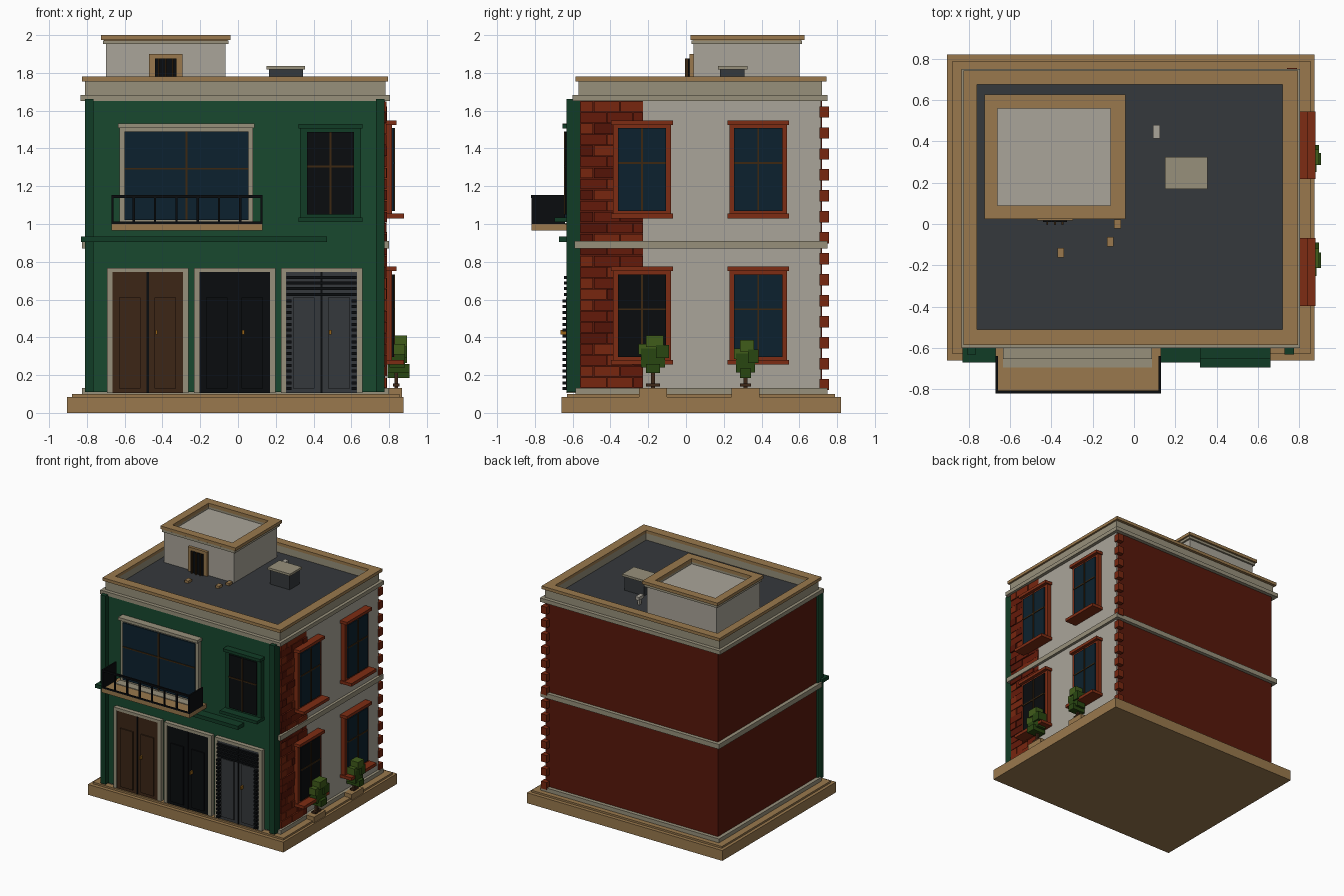
import bpy, bmesh, random
from mathutils import Matrix, Vector

if "Cube" in bpy.data.objects:
    bpy.data.objects.remove(bpy.data.objects["Cube"])

random.seed(4)


def mat(name, r, g, b):
    m = bpy.data.materials.new(name)
    m.diffuse_color = [(c / 255) ** 2.2 for c in (r, g, b)] + [1]
    m.use_nodes = True
    m.node_tree.nodes["Principled BSDF"].inputs["Base Color"].default_value = m.diffuse_color
    return m


GREEN, DKGREEN = mat("green", 30, 74, 50), mat("dark_green", 24, 62, 42)
TAN, STONE, WHITE = mat("tan", 152, 120, 78), mat("stone", 150, 143, 122), mat("plaster", 168, 163, 152)
RED = [mat("brick_a", 118, 42, 22), mat("brick_b", 100, 32, 18), mat("brick_c", 84, 26, 16)]
WALL, TRIM = mat("wall_red", 88, 30, 19), mat("trim_red", 125, 48, 26)
BLUE, BLACK, SLATE = mat("glass", 20, 38, 50), mat("black", 18, 20, 22), mat("slate", 56, 59, 62)
BROWN, MULL, GOLD = mat("brown", 62, 42, 28), mat("mullion", 62, 44, 24), mat("brass", 150, 100, 30)
LEAF = [mat("leaf_a", 45, 72, 24), mat("leaf_b", 66, 92, 32)]


def boxes(name, items, material):
    """One object from boxes given as (x0, x1, y0, y1, z0, z1)."""
    bm = bmesh.new()
    for x0, x1, y0, y1, z0, z1 in items:
        mid = Vector(((x0 + x1) / 2, (y0 + y1) / 2, (z0 + z1) / 2))
        size = Matrix.Diagonal((abs(x1 - x0), abs(y1 - y0), abs(z1 - z0), 1))
        bmesh.ops.create_cube(bm, size=1, matrix=Matrix.Translation(mid) @ size)
    me = bpy.data.meshes.new(name)
    bm.to_mesh(me)
    bm.free()
    me.materials.append(material)
    ob = bpy.data.objects.new(name, me)
    bpy.context.collection.objects.link(ob)
    return ob


def box(name, *a):
    return boxes(name, [a[:6]], a[6])


def ring(name, o, i, z0, z1, material):
    """Rectangular frame lying flat: outer and inner (x0, x1, y0, y1)."""
    boxes(name, [(o[0], o[1], o[2], i[2], z0, z1), (o[0], o[1], i[3], o[3], z0, z1),
                 (o[0], i[0], i[2], i[3], z0, z1), (i[1], o[1], i[2], i[3], z0, z1)], material)


def front(u0, u1, d0, d1, z0, z1):
    return (u0, u1, -d1, -d0, z0, z1)


def right(u0, u1, d0, d1, z0, z1):
    return (d0, d1, u0, u1, z0, z1)


def window(name, side, wall, u0, u1, z0, z1, fr, trim, glass, lip):
    """Glass with cross bars, jambs, header and projecting sill."""
    a, b = u0 - fr, u1 + fr
    boxes(name + "_frame", [
        side(a, u0, wall - .02, wall + .035, z0, z1), side(u1, b, wall - .02, wall + .035, z0, z1),
        side(a, b, wall - .02, wall + .035, z1, z1 + .025),
        side(a - lip, b + lip, wall - .02, wall + .06, z1 + .018, z1 + .042),
        side(a, b, wall - .02, wall + .035, z0 - .025, z0),
        side(a - lip, b + lip, wall - .02, wall + .1, z0 - .04, z0 - .015)], trim)
    box(name + "_glass", *side(u0, u1, wall - .02, wall + .045, z0, z1), glass)
    um, zm, t = (u0 + u1) / 2, z0 + (z1 - z0) * .58, .005
    boxes(name + "_bars", [side(um - t, um + t, wall, wall + .052, z0, z1),
                           side(u0, u1, wall, wall + .05, zm - t, zm + t)], MULL)


# Base steps and body
box("base", -.905, .875, -.66, .82, 0, .085, TAN)
box("base_step", -.88, .855, -.63, .79, .085, .1, TAN)
box("plinth", -.825, .80, -.585, .75, .1, .132, STONE)
box("body", -.795, .77, -.56, .72, .1, 1.66, WALL)
box("right_plaster", .76, .778, -.23, .715, .13, 1.66, WHITE)
box("floor_band", -.825, .80, -.59, .75, .87, .91, STONE)
box("cornice", -.835, .805, -.6, .75, 1.65, 1.682, STONE)

# Front facade with corner pillars and ledge
box("facade", -.81, .775, -.595, -.56, .11, 1.66, GREEN)
boxes("corner_pillars", [(-.81, -.765, -.632, -.56, .11, 1.662), (.73, .776, -.632, -.56, .11, 1.662)], DKGREEN)
box("front_ledge", -.83, .47, -.672, -.59, .905, .935, DKGREEN)

# Brick panel on the right wall, in running bond
groups = [[], [], []]
rows, y_lo, y_hi = 26, -.56, -.225
h = (1.65 - .132) / rows
for r in range(rows):
    y = y_lo - (.07 if r % 2 else 0)
    while y < y_hi - .01:
        a, b = max(y, y_lo), min(y + .14, y_hi)
        random.choice(groups).append((.76, random.choice((.782, .786, .79)), a + .002, b - .002,
                                      .132 + r * h + .002, .132 + (r + 1) * h - .002))
        y += .14
for k, g in enumerate(groups):
    boxes("brick_panel_%d" % (k + 1), g, RED[k])

# Corner quoins at the back right
boxes("quoins", [(.74, .79, .708, .756, z - .03, z + .03) for z in (.15 + i * .111 for i in range(14))], RED[0])

# Parapet and roof deck
inner = (-.76, .72, -.51, .675)
box("roof_deck", -.78, .75, -.54, .70, 1.66, 1.70, SLATE)
ring("parapet", (-.81, .78, -.57, .72), inner, 1.68, 1.756, STONE)
ring("parapet_cap", (-.825, .795, -.585, .743), inner, 1.755, 1.78, TAN)

# Rooftop room
box("roof_room", -.70, -.065, .04, .60, 1.70, 1.955, WHITE)
ring("roof_room_ledge", (-.715, -.05, .03, .615), (-.66, -.115, .09, .56), 1.952, 1.972, STONE)
ring("roof_room_cap", (-.725, -.04, .025, .627), (-.66, -.115, .09, .56), 1.975, 2.0, TAN)
ring("roof_room_cap_core", (-.71, -.055, .04, .61), (-.66, -.115, .09, .56), 1.965, 1.98, TAN)
boxes("roof_door_frame", [(-.47, -.44, .018, .05, 1.70, 1.9), (-.325, -.295, .018, .05, 1.70, 1.9),
                          (-.44, -.325, .018, .05, 1.875, 1.9)], TAN)
box("roof_door", -.44, -.325, .01, .05, 1.70, 1.875, BLACK)
boxes("roof_door_bars", [(x - .004, x + .004, -.004, .02, 1.70, 1.875) for x in (-.42, -.383, -.346)], MULL)

# Roof fittings
box("cooling_unit", .165, .345, .18, .31, 1.70, 1.82, SLATE)
box("cooling_unit_lid", .15, .355, .17, .325, 1.818, 1.836, STONE)
boxes("roof_vent", [(.102, .118, .43, .46, 1.70, 1.75), (.093, .125, .415, .48, 1.745, 1.772)], WHITE)
boxes("loose_bricks", [(x - .016, x + .016, y - .023, y + .023, 1.70, 1.72)
                       for x, y in ((-.355, -.14), (-.115, -.085), (-.08, 0))], TAN)

# Double doors
for name, a, b, m in (("left", -.665, -.29, BROWN), ("middle", -.205, .17, BLACK), ("right", .255, .63, SLATE)):
    boxes(name + "_door_frame", [front(a - .028, a, .58, .63, .105, .768), front(b, b + .028, .58, .63, .105, .768),
                                 front(a, b, .58, .63, .745, .768)], STONE)
    c = (a + b) / 2
    boxes(name + "_door_leaves", [front(a, c - .004, .58, .625, .105, .745),
                                  front(c + .004, b, .58, .625, .105, .745)], m)
    box(name + "_door_gap", *front(c - .006, c + .006, .58, .632, .105, .745), BLACK)
    boxes(name + "_door_panels", [front(p + .035, p + .15, .62, .634, .13, .61) for p in (a, c)], m)
    box(name + "_door_handle", *front(c + .04, c + .052, .62, .665, .415, .44), GOLD)
slats = [front(.257, .628, .62, .645, z, z + .016) for z in (.62, .65, .68, .71)]
for i in range(16):
    z = .12 + i * .031
    slats += [front(.257, .283, .62, .655, z, z + .016), front(.602, .628, .62, .655, z, z + .016)]
boxes("right_door_slats", slats, BLACK)

# Windows
window("balcony_window", front, .595, -.602, .055, 1.02, 1.49, .025, STONE, BLUE, .008)
window("front_window", front, .595, .365, .615, 1.05, 1.487, .037, DKGREEN, BLACK, .008)
for n, u, z, g in (("upper_front", -.36, 1.07, BLUE), ("upper_back", .255, 1.07, BLUE),
                   ("lower_front", -.36, .295, BLACK), ("lower_back", .255, .295, BLUE)):
    window(n + "_side_window", right, .78, u, u + .255, z, z + .437, .026, TRIM, g, .01)

# Balcony with railing
box("balcony_slab", -.67, .13, -.818, -.59, .966, 1.0, TAN)
rail = [(-.67, .13, -.82, -.806, 1.138, 1.153), (-.67, .13, -.818, -.808, 1.0, 1.012)]
rail += [(x - .006, x + .006, -.819, -.807, 1.0, 1.14) for x in (-.664 + i * .1126 for i in range(8))]
rail += [(x, x + .012, -.818, -.64, 1.0, 1.153) for x in (-.67, .118)]
boxes("balcony_railing", rail, BLACK)

# Potted trees by the right wall
for n, y, top, w in (("front", -.175, .41, 1.25), ("back", .315, .385, 1.0)):
    x = .838
    box(n + "_planter", .795, .868, y - .075, y + .075, .085, .132, TAN)
    boxes(n + "_tree_trunk", [(x - .01, x + .01, y - .01, y + .01, .13, top - .1),
                              (x - .018, x + .018, y - .03 * w, y + .03 * w, .14, .155)], BROWN)
    for k, lst in enumerate(([(-.05, .05, .17, .07), (.012, .068, .12, .05), (-.03, .03, .20, .15)],
                             [(-.062, .015, .10, .045), (-.03, .045, .06, 0)])):
        boxes("%s_tree_leaves_%d" % (n, k + 1),
              [(x - .035 - .01 * k - .006 * i, x + .045 + .012 * i, y + a * w, y + b * w, top - d, top - e)
               for i, (a, b, d, e) in enumerate(lst)], LEAF[k])
